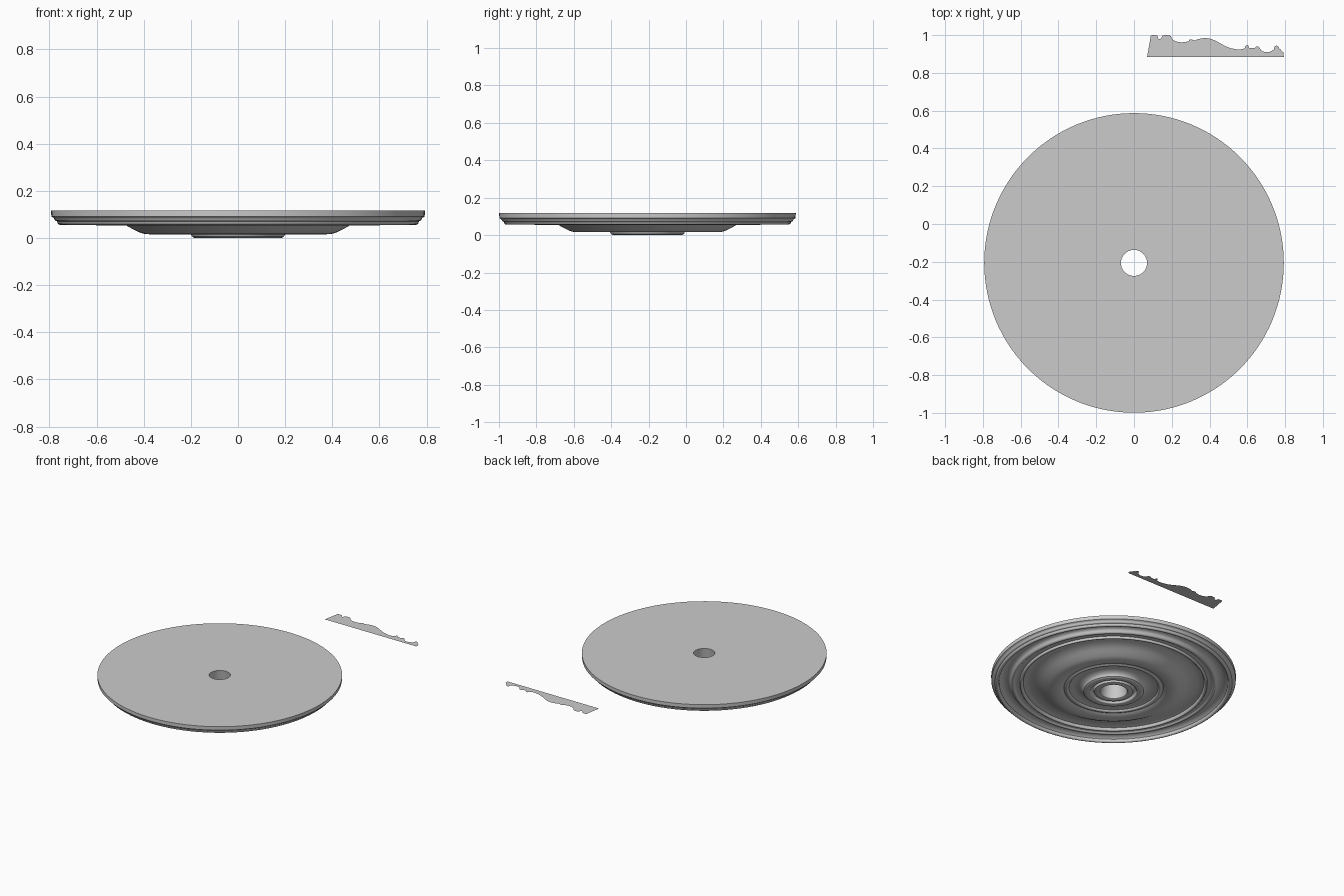
import bpy, bmesh
from math import sin, cos, pi
from mathutils import Vector

H = 0.117          # moulding height
CY = -0.206        # medallion centre in y
SEG = 128

# Moulding profile (radius, relief); each run is smooth, runs meet at sharp corners
RUNS = [
    [(0.069, 0), (0.089, 0.113)],
    [(0.089, 0.113), (0.097, 0.117), (0.110, 0.117), (0.124, 0.114)],
    [(0.124, 0.114), (0.129, 0.099), (0.139, 0.097), (0.146, 0.104)],
    [(0.146, 0.104), (0.150, 0.114), (0.162, 0.117), (0.182, 0.117), (0.195, 0.111)],
    [(0.195, 0.111), (0.203, 0.096), (0.222, 0.084), (0.248, 0.079), (0.272, 0.081), (0.288, 0.084)],
    [(0.288, 0.084), (0.294, 0.092), (0.304, 0.095), (0.314, 0.091), (0.322, 0.088)],
    [(0.322, 0.088), (0.345, 0.097), (0.378, 0.101), (0.410, 0.096), (0.445, 0.080),
     (0.485, 0.058), (0.520, 0.046), (0.556, 0.041), (0.585, 0.046)],
    [(0.585, 0.046), (0.591, 0.060), (0.599, 0.064), (0.606, 0.060), (0.608, 0.049)],
    [(0.608, 0.049), (0.628, 0.048), (0.640, 0.050)],
    [(0.640, 0.050), (0.647, 0.056), (0.658, 0.056), (0.665, 0.051)],
    [(0.665, 0.051), (0.674, 0.036), (0.690, 0.028), (0.712, 0.027), (0.730, 0.034), (0.741, 0.042)],
    [(0.741, 0.042), (0.744, 0.055), (0.753, 0.061), (0.763, 0.057), (0.768, 0.046)],
    [(0.768, 0.046), (0.776, 0.042), (0.782, 0.032), (0.792, 0.026)],
    [(0.792, 0.026), (0.793, 0)],
]


def smooth_run(pts, n=3):
    """Catmull-Rom through the points of one run, without its last point."""
    p = [Vector(q) for q in pts]
    if len(p) == 2:
        return p[:1]
    p = [2 * p[0] - p[1]] + p + [2 * p[-1] - p[-2]]
    out = []
    for a, b, c, d in zip(p, p[1:], p[2:], p[3:]):
        for k in range(n):
            t = k / n
            out.append(0.5 * (2 * b + (c - a) * t + (2 * a - 5 * b + 4 * c - d) * t * t
                              + (3 * b - a - 3 * c + d) * t ** 3))
    return out


def finish(bm, name):
    bmesh.ops.recalc_face_normals(bm, faces=bm.faces)
    me = bpy.data.meshes.new(name)
    bm.to_mesh(me)
    bm.free()
    ob = bpy.data.objects.new(name, me)
    bpy.context.collection.objects.link(ob)
    return ob


profile = [q for run in RUNS for q in smooth_run(run)] + [Vector(RUNS[-1][-1])]

# Ceiling medallion: closed profile revolved around z, relief facing down
bm = bmesh.new()
rings = []
for r, h in profile:
    rings.append([bm.verts.new((r * cos(2 * pi * i / SEG), CY + r * sin(2 * pi * i / SEG), H - h))
                  for i in range(SEG)])
for a, b in zip(rings, rings[1:] + rings[:1]):
    for i in range(SEG):
        j = (i + 1) % SEG
        bm.faces.new((a[i], a[j], b[j], b[i]))
medallion = finish(bm, "ceiling_medallion")
bpy.context.view_layer.objects.active = medallion
medallion.select_set(True)
bpy.ops.object.shade_smooth_by_angle(angle=0.6)
medallion.select_set(False)

# Flat section of the moulding lying beside the medallion
bm = bmesh.new()
bm.faces.new([bm.verts.new((r, 1 - H + h, H)) for r, h in reversed(profile)])
finish(bm, "moulding_section")
